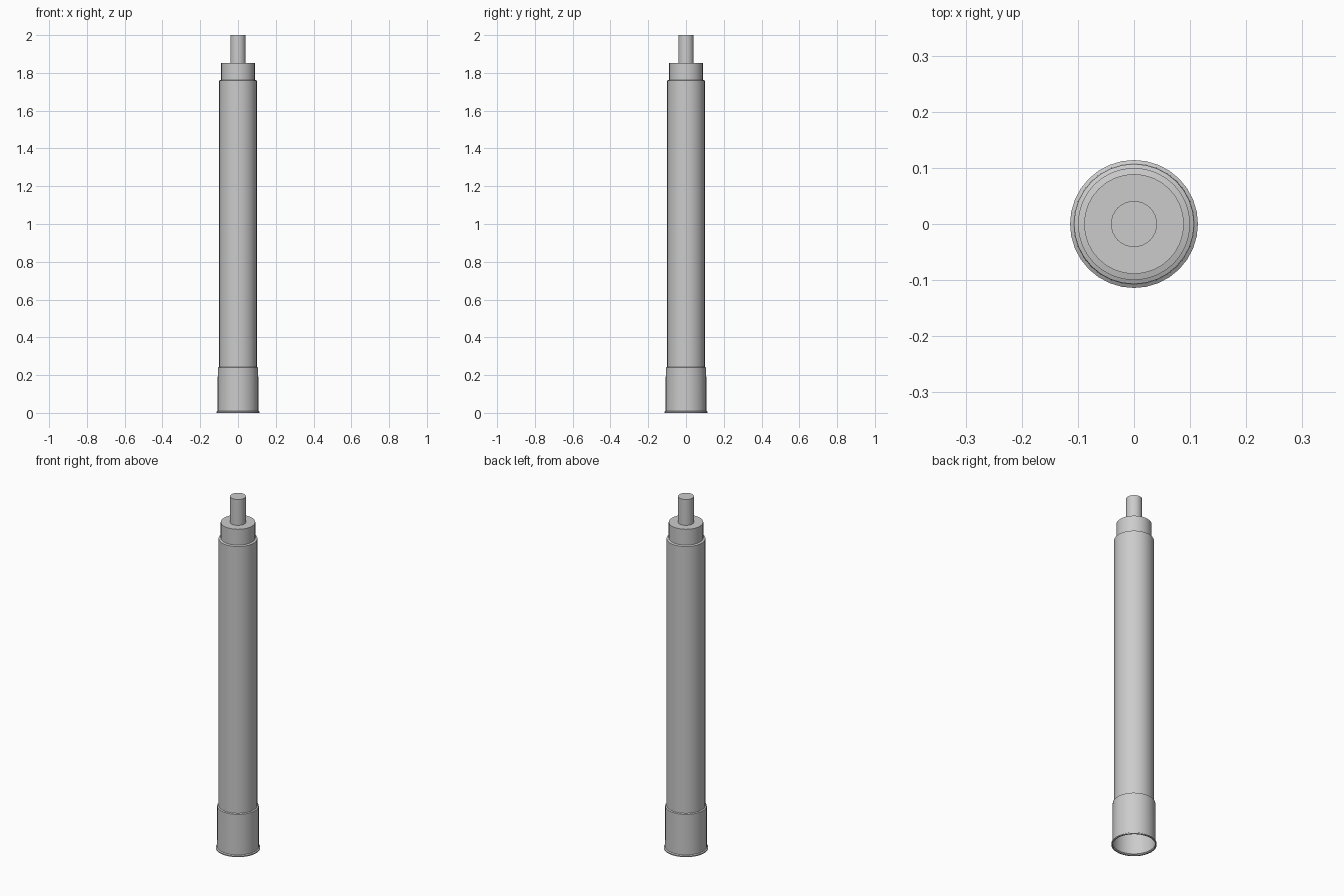
import bpy, bmesh
from math import cos, sin, tau, radians

if "Cube" in bpy.data.objects:
    bpy.data.objects.remove(bpy.data.objects["Cube"])

SIDES = 32


def lathe(name, profile):
    """Spin a (radius, height) profile around z; radius 0 closes the end."""
    bm = bmesh.new()
    rings = []
    for r, z in profile:
        n = SIDES if r > 0 else 1
        rings.append([bm.verts.new((r * cos(tau * i / SIDES), r * sin(tau * i / SIDES), z))
                      for i in range(n)])
    for a, b in zip(rings, rings[1:]):
        if len(b) == 1:
            bm.faces.new(a)
            bm.verts.remove(b[0])
            continue
        for i in range(SIDES):
            j = (i + 1) % SIDES
            bm.faces.new((a[i], a[j], b[j], b[i]))
    mesh = bpy.data.meshes.new(name)
    bm.to_mesh(mesh)
    bm.free()
    obj = bpy.data.objects.new(name, mesh)
    bpy.context.collection.objects.link(obj)
    bpy.ops.object.select_all(action='DESELECT')
    obj.select_set(True)
    bpy.context.view_layer.objects.active = obj
    bpy.ops.object.shade_smooth_by_angle(angle=radians(30))
    return obj


# Open base sleeve with a thin rim at the foot
lathe("base_sleeve", [(0.107, 0), (0.114, 0), (0.114, 0.006), (0.108, 0.01),
                      (0.107, 0.24), (0.10, 0.243)])
# Long main tube with a ledge on top
lathe("main_tube", [(0.10, 0.243), (0.10, 1.76), (0.089, 1.763)])
# Collar with a ledge around the rod
lathe("collar", [(0.089, 1.763), (0.089, 1.853), (0.041, 1.853)])
# Capped rod at the tip
lathe("tip_rod", [(0.041, 1.853), (0.041, 2.0), (0, 2.0)])
